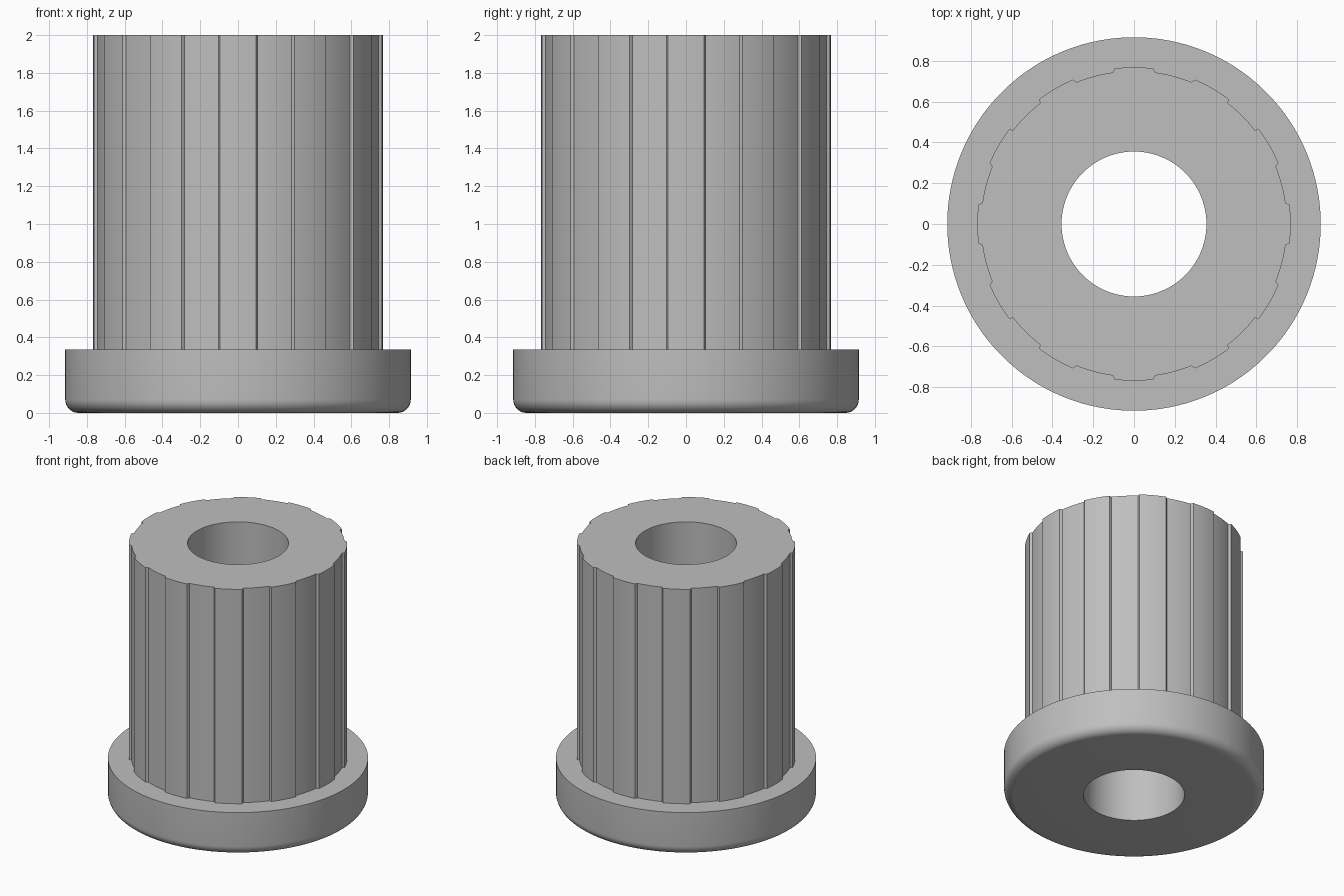
import bpy, bmesh, math

if "Cube" in bpy.data.objects:
    bpy.data.objects.remove(bpy.data.objects["Cube"])

BORE, FLANGE, FLANGE_TOP, TOP, FILLET = 0.355, 0.915, 0.335, 2.0, 0.07
RIB, GROOVE = 0.768, 0.75

grey = bpy.data.materials.new("mid_grey")
grey.diffuse_color = (0.52, 0.52, 0.52, 1)
grey.use_nodes = True
grey.node_tree.nodes["Principled BSDF"].inputs["Base Color"].default_value = grey.diffuse_color

# Angles around the axis: 24 sectors of 15 degrees, alternately rib and groove
angles = []
for k in range(24):
    for j in range(6):
        angles.append((math.radians(15 * k - 7.1 + 14.2 * j / 5), k % 2 == 0))

# Closed section: (rib radius, groove radius, height)
section = [(BORE, BORE, 0)]
for i in range(9):
    a = math.pi / 2 * i / 8
    r = FLANGE - FILLET + FILLET * math.sin(a)
    section.append((r, r, FILLET - FILLET * math.cos(a)))
section += [(FLANGE, FLANGE, FLANGE_TOP),
            (RIB, GROOVE, FLANGE_TOP), (RIB, GROOVE, TOP),
            (BORE, BORE, TOP)]

# Ribbed bushing with a rounded flange and a through bore
bm = bmesh.new()
rings = []
for rib, groove, z in section:
    ring = []
    for a, raised in angles:
        r = rib if raised else groove
        ring.append(bm.verts.new((r * math.cos(a), r * math.sin(a), z)))
    rings.append(ring)
n = len(angles)
for k, low in enumerate(rings):
    high = rings[(k + 1) % len(rings)]
    for i in range(n):
        j = (i + 1) % n
        bm.faces.new((low[i], low[j], high[j], high[i]))
bmesh.ops.recalc_face_normals(bm, faces=bm.faces)

mesh = bpy.data.meshes.new("flanged_bushing")
bm.to_mesh(mesh)
bm.free()
mesh.materials.append(grey)
bushing = bpy.data.objects.new("flanged_bushing", mesh)
bpy.context.collection.objects.link(bushing)

# Smooth curved walls, keep rib and rim edges crisp
bpy.context.view_layer.objects.active = bushing
bushing.select_set(True)
bpy.ops.object.shade_smooth_by_angle(angle=math.radians(30))
